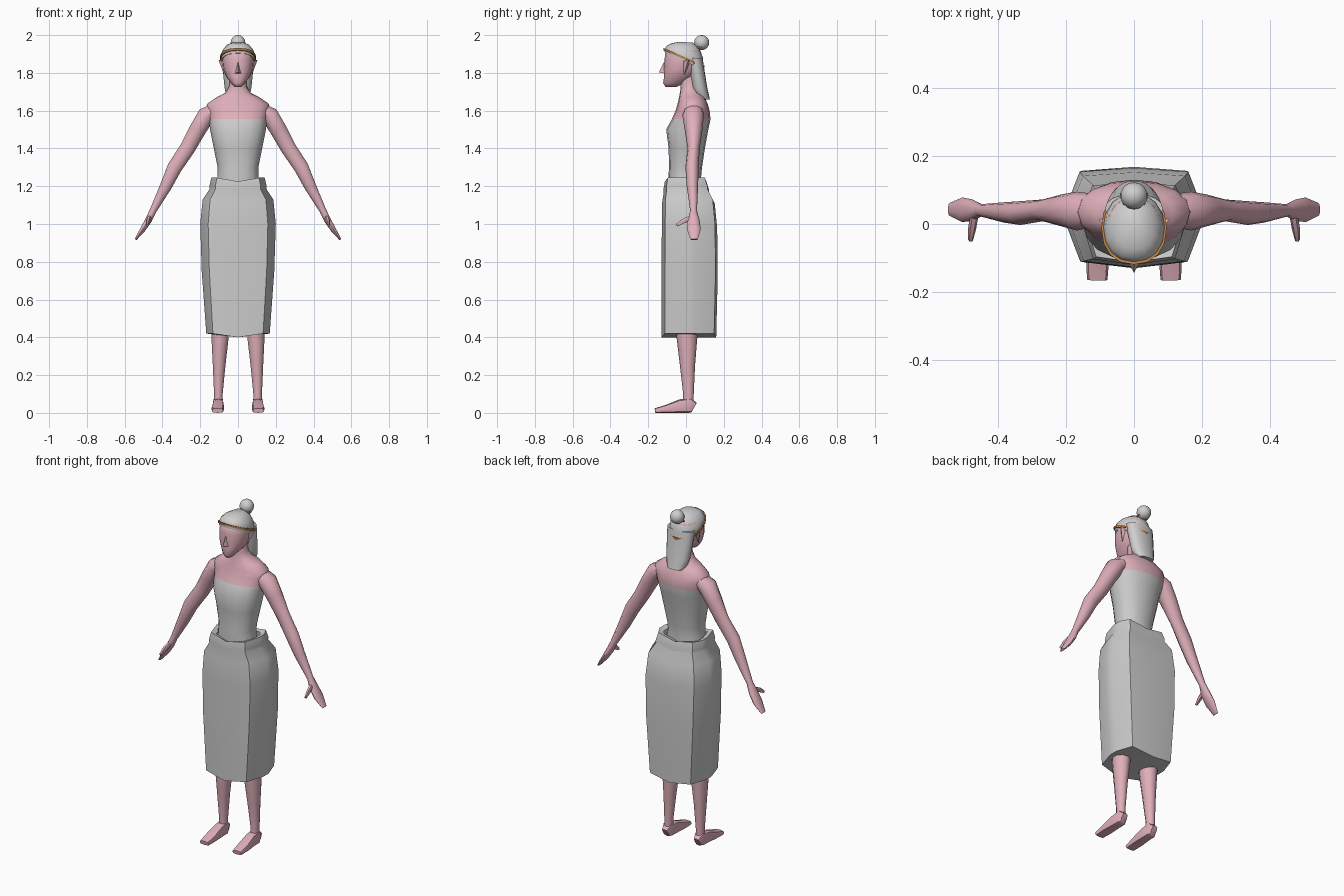
import bpy, bmesh, math
from mathutils import Vector

if "Cube" in bpy.data.objects:
    bpy.data.objects.remove(bpy.data.objects["Cube"])


def material(name, rgb):
    m = bpy.data.materials.new(name)
    m.diffuse_color = (*rgb, 1)
    m.use_nodes = True
    m.node_tree.nodes["Principled BSDF"].inputs["Base Color"].default_value = m.diffuse_color
    return m


SKIN = material("skin", (0.74, 0.43, 0.49))
CLOTH = material("grey_cloth", (0.60, 0.60, 0.60))
HAIR = material("grey_hair", (0.62, 0.62, 0.62))
COPPER = material("copper", (0.50, 0.20, 0.05))


def finish(name, bm, mats, mirror=False, angle=45):
    bmesh.ops.recalc_face_normals(bm, faces=bm.faces)
    me = bpy.data.meshes.new(name)
    bm.to_mesh(me)
    bm.free()
    for m in mats:
        me.materials.append(m)
    ob = bpy.data.objects.new(name, me)
    bpy.context.collection.objects.link(ob)
    bpy.ops.object.select_all(action='DESELECT')
    ob.select_set(True)
    bpy.context.view_layer.objects.active = ob
    bpy.ops.object.shade_smooth_by_angle(angle=math.radians(angle))
    if mirror:
        ob.modifiers.new("mirror", 'MIRROR')
    return ob


def loft(rings, cap_start=True, cap_end=True, closed=False):
    """Skin a list of equal-sized point rings."""
    bm = bmesh.new()
    vs = [[bm.verts.new(p) for p in r] for r in rings]
    n = len(vs[0])
    pairs = list(zip(vs, vs[1:])) + ([(vs[-1], vs[0])] if closed else [])
    for a, b in pairs:
        for i in range(n):
            j = (i + 1) % n
            bm.faces.new((a[i], a[j], b[j], b[i]))
    if cap_start:
        bm.faces.new(vs[0])
    if cap_end:
        bm.faces.new(vs[-1])
    return bm


def unit_ring(n, p):
    """Superellipse points; p below 1 is squarer."""
    pts = []
    for i in range(n):
        a = 2 * math.pi * i / n - math.pi / 2
        c, s = math.cos(a), math.sin(a)
        pts.append((math.copysign(abs(c) ** p, c), math.copysign(abs(s) ** p, s)))
    return pts


def oval(z, hw, yf, yb, shear=0.0, n=16, p=0.9):
    """Level ring from front yf to back yb, tipped down to the back by shear."""
    pts = []
    for c, s in unit_ring(n, p):
        y = (yf + yb) / 2 + s * (yb - yf) / 2
        pts.append(Vector((hw * c, y, z - shear * (y + 0.012))))
    return pts


def tube(nodes, ref, n=10, p=1.0):
    """Rings across a path of (x, y, z, radius, radius along ref)."""
    ref = Vector(ref)
    pos = [Vector(q[:3]) for q in nodes]
    rings = []
    for i, q in enumerate(nodes):
        t = (pos[min(i + 1, len(pos) - 1)] - pos[max(i - 1, 0)]).normalized()
        u = ref.cross(t).normalized()
        v = t.cross(u)
        rings.append([pos[i] + u * (q[3] * c) + v * (q[4] * s) for c, s in unit_ring(n, p)])
    return loft(rings)


# Torso, shoulders and neck; the bodice is the part below the neckline
bm = loft([oval(*r) for r in (
    (1.17, .12, -.09, .085), (1.25, .108, -.093, .08), (1.30, .108, -.09, .085),
    (1.40, .128, -.092, .10), (1.50, .148, -.105, .118), (1.555, .155, -.075, .13),
    (1.60, .167, -.055, .125), (1.635, .165, -.045, .115), (1.67, .115, -.037, .10),
    (1.695, .065, -.032, .08), (1.73, .046, -.028, .065), (1.80, .044, -.03, .06))])
for f in bm.faces:
    f.material_index = 1 if f.calc_center_median().z < 1.55 else 0
finish("torso", bm, [SKIN, CLOTH], angle=60)

# Skirt with a folded waistband; centre points dip below the sides
def skirt_ring(z, hw, f, b):
    half = [(.79 * hw, .86 * f), (hw, 0), (hw, .05), (.8 * hw, .93 * b)]
    right = [Vector((x, y, z)) for x, y in half]
    left = [Vector((-x, y, z)) for x, y in reversed(half)]
    return [Vector((0, f, z - .02))] + right + [Vector((0, b, z - .02))] + left


rows = [(.42, .168, -.13, .16), (.75, .192, -.13, .168), (1.0, .20, -.128, .165),
        (1.13, .187, -.127, .152), (1.185, .150, -.118, .122), (1.20, .152, -.120, .122),
        (1.245, .141, -.112, .108), (1.235, .112, -.09, .082)]
bm = loft([skirt_ring(*r) for r in rows], False, False)
bm.verts.ensure_lookup_table()
hem = bm.verts[:10]
bm.faces.new(hem[0:6])
bm.faces.new(hem[5:10] + hem[0:1])
finish("skirt", bm, [CLOTH], angle=50)

# Arms with flat hands
finish("arm", tube([
    (.125, .04, 1.60, .04, .05), (.168, .038, 1.575, .05, .057),
    (.213, .04, 1.50, .047, .047), (.268, .04, 1.40, .043, .032),
    (.335, .032, 1.30, .041, .035), (.382, .034, 1.20, .033, .030),
    (.450, .040, 1.07, .019, .018), (.474, .040, 1.02, .019, .032),
    (.505, .042, .97, .015, .036), (.542, .043, .918, .006, .019)], (0, 1, 0)),
    [SKIN], True, 60)
finish("thumb", tube([(.468, .03, 1.035, .014, .012), (.476, -.015, 1.015, .014, .012),
                      (.480, -.048, .993, .008, .007)], (1, 0, 0), 6), [SKIN], True, 60)

# Legs and feet
finish("leg", tube([
    (.104, .012, .04, .024, .029), (.104, .013, .10, .024, .028),
    (.100, .008, .25, .035, .040), (.095, .005, .40, .048, .055),
    (.095, .005, .55, .052, .058)], (0, 1, 0)), [SKIN], True, 60)
finish("foot", tube([
    (.105, .043, .028, .028, .018), (.105, .022, .040, .040, .030),
    (.105, -.03, .036, .036, .030), (.107, -.10, .022, .022, .034),
    (.108, -.164, .012, .012, .030)], (1, 0, 0), 8, .6), [SKIN], True, 50)

# Head, nose and ears
finish("head", loft([oval(*r) for r in (
    (1.725, .018, -.108, -.05), (1.745, .036, -.121, -.01), (1.78, .064, -.116, .04),
    (1.82, .079, -.118, .07), (1.87, .084, -.114, .08), (1.915, .08, -.108, .078),
    (1.94, .052, -.07, .06))]), [SKIN], angle=60)


def spike(name, base, tip, mirror):
    bm = bmesh.new()
    b = [bm.verts.new(p) for p in base]
    t = bm.verts.new(tip)
    bm.faces.new(b)
    for i in range(3):
        bm.faces.new((b[i], b[(i + 1) % 3], t))
    finish(name, bm, [SKIN], mirror, 30)


spike("nose", [(0, -.112, 1.865), (.017, -.112, 1.797), (-.017, -.112, 1.797)],
      (0, -.144, 1.803), False)
spike("ear", [(.078, -.02, 1.865), (.075, .025, 1.86), (.074, -.01, 1.79)],
      (.103, .012, 1.868), True)

# Hair cap, hanging hair and bun
finish("hair_cap", loft([oval(*r) for r in (
    (1.862, .088, -.112, .089, .43), (1.88, .091, -.114, .091, .43),
    (1.915, .084, -.10, .09, .35), (1.945, .062, -.075, .072, .2),
    (1.963, .028, -.035, .035, .05))]), [HAIR], angle=60)
finish("hanging_hair", loft([oval(*r) for r in (
    (1.88, .085, 0, .088), (1.80, .079, .018, .10), (1.72, .071, .03, .113),
    (1.68, .062, .045, .122), (1.66, .045, .08, .126))]), [HAIR], angle=60)
bm = bmesh.new()
bmesh.ops.create_uvsphere(bm, u_segments=14, v_segments=8, radius=.04)
bmesh.ops.translate(bm, verts=bm.verts, vec=(0, .083, 1.96))
finish("bun", bm, [HAIR], angle=60)

# Headband strap around the hair, and a tie at the bun base
finish("headband", loft([oval(z, .09 + d, -.113 - d, .091 + d, .43) for z, d in (
    (1.874, -.002), (1.874, .006), (1.886, .006), (1.886, -.002))],
    False, False, True), [COPPER], angle=30)
finish("bun_tie", loft([oval(z, .028 + d, .043 - d, .099 + d, -.4, 10, 1) for z, d in (
    (1.898, 0), (1.898, .007), (1.908, .007), (1.908, 0))],
    False, False, True), [COPPER], angle=30)
